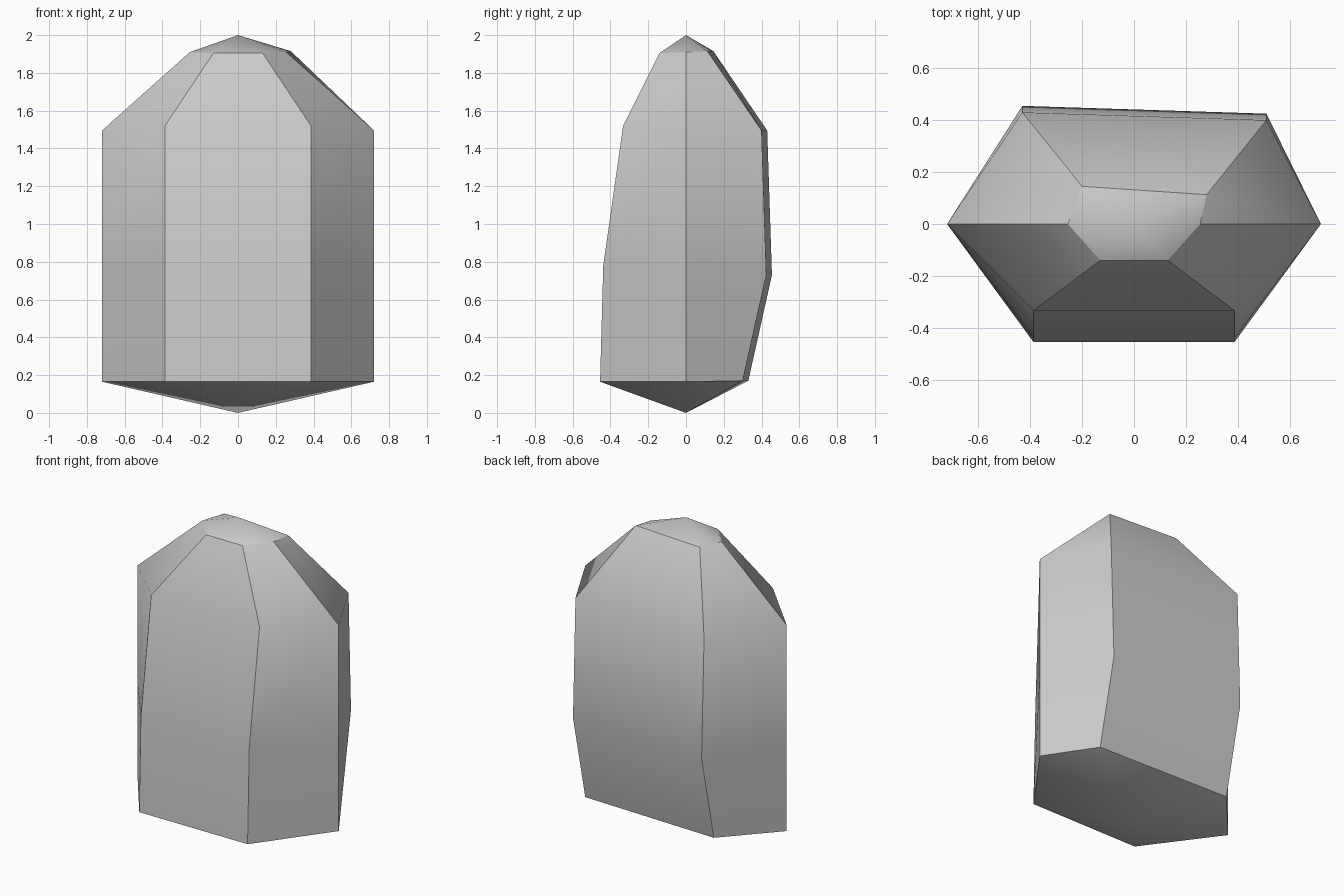
import bpy, bmesh

if "Cube" in bpy.data.objects:
    bpy.data.objects.remove(bpy.data.objects["Cube"])

bm = bmesh.new()


def ring(side, front, back_right, back_left):
    """Six-sided section: side=(x,z), front=(x,y,z), back corners=(x,y,z)."""
    sx, sz = side
    fx, fy, fz = front
    pts = [(-sx, 0, sz), (-fx, fy, fz), (fx, fy, fz), (sx, 0, sz),
           back_right, back_left]
    return [bm.verts.new(p) for p in pts]


# Stacked hexagonal sections of the stone, from base to crown
rings = [
    ring((0.72, 0.165), (0.387, -0.455, 0.165), (0.51, 0.30, 0.17), (-0.43, 0.33, 0.17)),
    ring((0.72, 0.75), (0.387, -0.438, 0.78), (0.51, 0.425, 0.73), (-0.43, 0.455, 0.73)),
    ring((0.72, 1.495), (0.387, -0.333, 1.52), (0.51, 0.40, 1.495), (-0.43, 0.43, 1.495)),
    ring((0.255, 1.91), (0.13, -0.14, 1.905), (0.28, 0.113, 1.915), (-0.20, 0.145, 1.915)),
]
bottom = bm.verts.new((0, 0, 0))
top = bm.verts.new((0, 0, 2))

# Side facets, pointed base and shallow crown
for i in range(6):
    j = (i + 1) % 6
    for lo, hi in zip(rings, rings[1:]):
        bm.faces.new((lo[i], lo[j], hi[j], hi[i]))
    bm.faces.new((bottom, rings[0][j], rings[0][i]))
    bm.faces.new((rings[-1][i], rings[-1][j], top))

# Crisp vertical creases and crisp rims at base and crown; smooth elsewhere
for f in bm.faces:
    f.smooth = True
for i in range(6):
    j = (i + 1) % 6
    for lo, hi in zip(rings, rings[1:]):
        bm.edges.get((lo[i], hi[i])).smooth = False
    for r in (rings[0], rings[-1]):
        bm.edges.get((r[i], r[j])).smooth = False

bmesh.ops.recalc_face_normals(bm, faces=bm.faces)
mesh = bpy.data.meshes.new("faceted_stone")
bm.to_mesh(mesh)
bm.free()
stone = bpy.data.objects.new("faceted_stone", mesh)
bpy.context.collection.objects.link(stone)
